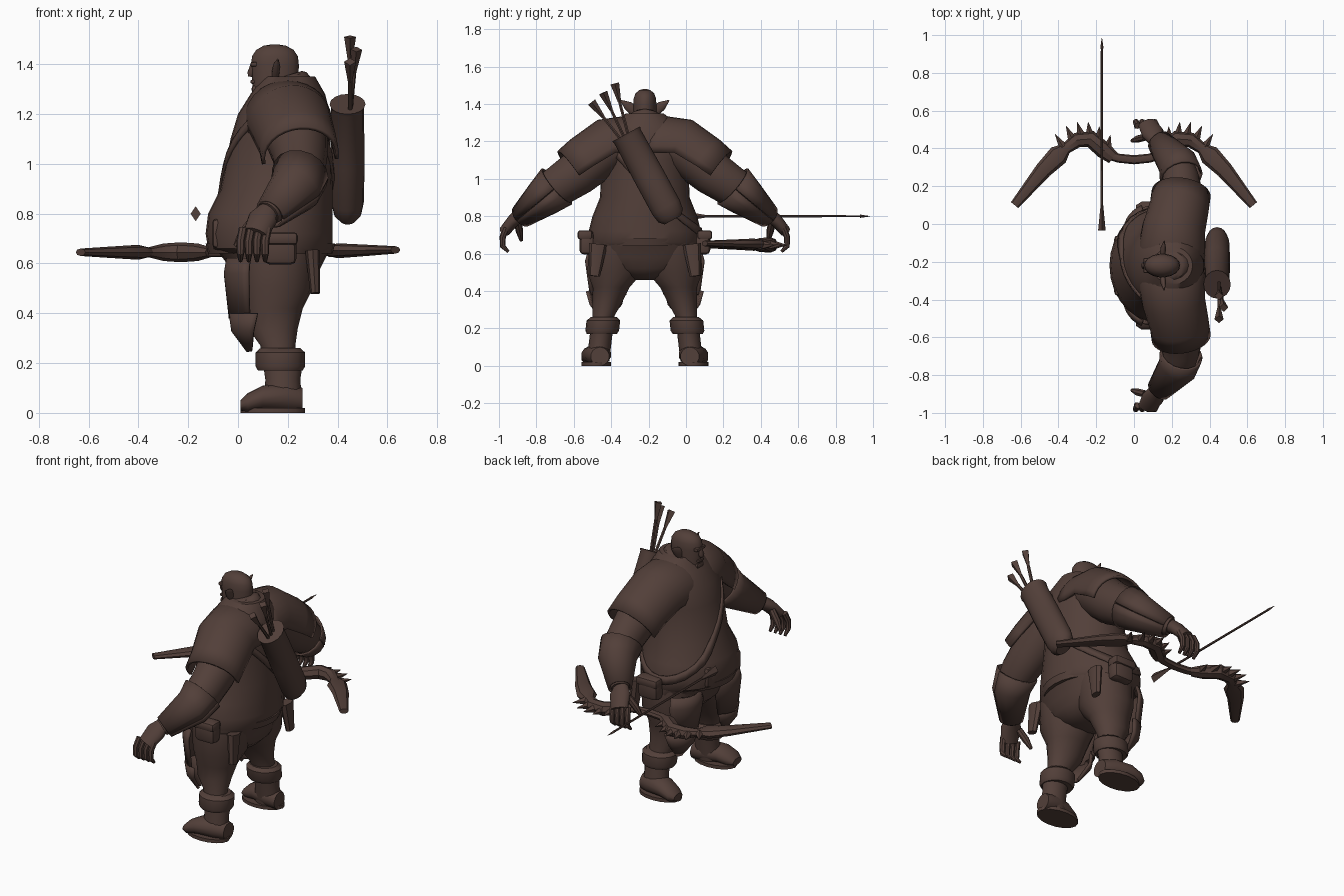
import bpy, bmesh, math
from mathutils import Vector

if "Cube" in bpy.data.objects:
    bpy.data.objects.remove(bpy.data.objects["Cube"], do_unlink=True)

MID = -.22                      # symmetry plane of the body, which faces -x
X, Z = Vector((1, 0, 0)), Vector((0, 0, 1))

brown = bpy.data.materials.new("dark_leather_brown")
brown.use_nodes = True
colour = (.085, .05, .041, 1)
brown.diffuse_color = colour
brown.node_tree.nodes["Principled BSDF"].inputs["Base Color"].default_value = colour


def finish(name, bm, smooth=40, thick=0):
    """Turn a bmesh into a shaded, coloured object."""
    bmesh.ops.recalc_face_normals(bm, faces=bm.faces)
    mesh = bpy.data.meshes.new(name)
    bm.to_mesh(mesh)
    bm.free()
    mesh.materials.append(brown)
    obj = bpy.data.objects.new(name, mesh)
    bpy.context.collection.objects.link(obj)
    if thick:
        shell = obj.modifiers.new("thickness", 'SOLIDIFY')
        shell.thickness = thick
        shell.offset = 0
    bpy.ops.object.select_all(action='DESELECT')
    obj.select_set(True)
    bpy.context.view_layer.objects.active = obj
    bpy.ops.object.shade_smooth_by_angle(angle=math.radians(smooth))


def both(name, build, **options):
    """Make a left part and its mirror image on the right."""
    for side in ("left", "right"):
        bm = build()
        if side == "right":
            for v in bm.verts:
                v.co.y = 2 * MID - v.co.y
        finish(side + "_" + name, bm, **options)


def loft(rings, sides=16, axis=None, ref=X, arc=None):
    """Skin elliptical rings (x, y, z, radius along ref, radius across)."""
    bm = bmesh.new()
    centres = [Vector(ring[:3]) for ring in rings]
    start, end = arc or (0, 2)
    count = sides + 1 if arc else sides
    loops = []
    for i, ring in enumerate(rings):
        along = axis or (centres[min(i + 1, len(rings) - 1)] - centres[max(i - 1, 0)]).normalized()
        v = (ref - along * ref.dot(along)).normalized()
        u = along.cross(v)
        loop = []
        for k in range(count):
            a = math.pi * (start + (end - start) * k / sides)
            loop.append(bm.verts.new(centres[i] + v * ring[3] * math.cos(a) + u * ring[4] * math.sin(a)))
        loops.append(loop)
    for low, high in zip(loops, loops[1:]):
        for k in range(sides):
            j = (k + 1) % count
            bm.faces.new((low[k], low[j], high[j], high[k]))
    if not arc:
        bm.faces.new(loops[0])
        bm.faces.new(loops[-1])
    return bm


def spindle(start, end, profile, **options):
    """Loft along a straight line; profile holds (share of length, radius, radius across)."""
    start, end = Vector(start), Vector(end)
    return loft([(*start.lerp(end, t), a, b) for t, a, b in profile], **options)


def rod(start, end, r1, r2, sides=6, ref=X):
    return spindle(start, end, [(0, r1, r1), (1, r2, r2)], sides=sides, ref=ref)


def chain(points, sides=10):
    """Loft round sections (x, y, z, radius)."""
    return loft([(*point, point[-1]) for point in points], sides)


def box(centre, size, bevel):
    bm = bmesh.new()
    bmesh.ops.create_cube(bm, size=1)
    for v in bm.verts:
        v.co = Vector(centre) + Vector(a * b for a, b in zip(v.co, size))
    bmesh.ops.bevel(bm, geom=bm.edges[:], offset=bevel, segments=2, affect='EDGES', profile=.5)
    return bm


# Torso: (front x, back x, half width, height)
torso = [(-.08, .36, .29, .64), (-.12, .38, .3, .66), (-.13, .38, .3, .72),
         (-.12, .38, .28, .8), (-.07, .38, .24, .9), (-.03, .37, .23, 1.1),
         (0, .37, .24, 1.2), (.05, .35, .19, 1.28), (.1, .31, .1, 1.35)]
finish("tunic", loft([((front + back) / 2, MID, z, (back - front) / 2, half)
                      for front, back, half, z in torso], sides=28, axis=Z))


def torso_at(z):
    for low, high in zip(torso, torso[1:]):
        if z <= high[-1]:
            share = (z - low[-1]) / (high[-1] - low[-1])
            return [a + (b - a) * share for a, b in zip(low, high)]


# Strap that follows the torso from left shoulder to right hip
def strap():
    bm = bmesh.new()
    steps, lift, loops = 32, .004, []
    for k in range(steps):
        a = math.tau * k / steps
        loop = []
        for edge in (-.025, .025):
            front, back, half, z = torso_at(.97 - .26 * math.sin(a) + edge)
            loop.append(bm.verts.new(((front + back) / 2 + ((back - front) / 2 + lift) * math.cos(a),
                                      MID + (half + lift) * math.sin(a), z)))
        loops.append(loop)
    for here, there in zip(loops, loops[1:] + loops[:1]):
        bm.faces.new((here[0], there[0], there[1], here[1]))
    return bm


finish("quiver_strap", strap(), thick=.012)

# Belt, trousers and hanging flaps
finish("belt", rod((.13, MID, .64), (.13, MID, .68), .25, .26, sides=28))
finish("trouser_seat", loft([(.15, MID, .46, .07, .06), (.15, MID, .48, .12, .13), (.15, MID, .52, .16, .24),
                             (.15, MID, .58, .18, .3), (.14, MID, .66, .23, .3)], sides=24, axis=Z))
both("hip_flap", lambda: spindle((.31, -.49, .48), (.3, -.47, .65), [(0, .02, .03), (1, .03, .05)], sides=8))
both("belt_pouch", lambda: box((.17, -.53, .66), (.13, .08, .13), .025))
both("pouch_flap", lambda: box((.17, -.54, .7), (.14, .08, .05), .015))
both("front_pouch", lambda: box((-.07, -.33, .72), (.07, .1, .12), .02))

# Legs with thigh and knee guards
both("leg", lambda: loft([(.16, -.45, .2, .07, .06), (.16, -.44, .27, .07, .06), (.14, -.42, .34, .1, .08),
                          (.14, -.4, .42, .12, .1), (.15, -.38, .5, .15, .15),
                          (.15, -.37, .64, .17, .15)], sides=18, axis=Z))
both("thigh_guard", lambda: loft([(.12, -.4, .62, .16, .13), (.12, -.4, .56, .17, .15),
                                  (.11, -.41, .38, .14, .11)], sides=12, axis=Z, arc=(.72, 1.35)), thick=.015)
both("knee_guard", lambda: loft([(.1, -.42, .4, .13, .11), (.08, -.42, .33, .1, .09),
                                 (.06, -.43, .25, .02, .02)], sides=12, axis=Z, arc=(.7, 1.45)), thick=.015)

# Boots
both("boot_shaft", lambda: spindle((.18, -.47, .03), (.18, -.45, .2),
                                   [(0, .08, .06), (.6, .07, .06), (1, .08, .06)]))
both("boot_cuff", lambda: spindle((.17, -.45, .17), (.17, -.44, .26),
                                  [(0, .09, .08), (.2, .1, .09), (.8, .1, .09), (1, .08, .07)], axis=Z))
both("boot_foot", lambda: loft([(.26, -.46, .05, .05, .05), (.2, -.47, .06, .06, .07),
                                (.1, -.49, .06, .05, .07), (.04, -.5, .04, .04, .06),
                                (.01, -.5, .03, .02, .04)], sides=14, axis=X, ref=Z))
both("boot_sole", lambda: spindle((.14, -.48, 0), (.14, -.48, .02), [(0, .13, .08), (1, .13, .08)]))

# Arms with bracers
both("arm", lambda: loft([(.2, -.34, 1.19, .14, .1), (.23, -.46, 1.13, .13, .13), (.25, -.58, 1.03, .11, .12),
                          (.25, -.67, .97, .1, .11), (.23, -.75, .92, .09, .1), (.18, -.82, .85, .07, .07),
                          (.12, -.89, .8, .05, .05)]))
both("bracer", lambda: loft([(.25, -.69, .96, .11, .12), (.23, -.76, .9, .1, .1),
                             (.13, -.88, .8, .06, .06)], arc=(0, 1.99)), thick=.012)
both("palm", lambda: loft([(.12, -.88, .81, .04, .04), (.1, -.92, .78, .06, .035), (.07, -.97, .72, .05, .03)]))
for i, finger in enumerate(("first", "second", "third", "fourth")):
    x = .01 + .033 * i
    both(finger + "_finger", lambda: chain([(x + .01, -.96, .74, .017), (x, -.98, .69, .017),
                                            (x, -.98, .64, .015), (x, -.95, .61, .008)], sides=8))
both("thumb", lambda: chain([(.06, -.9, .77, .02), (.02, -.89, .72, .02), (-.01, -.88, .67, .01)], sides=8))

# Shoulder cape and collar
both("shoulder_cape", lambda: loft([(.2, MID, 1.17, .16, .13), (.2, -.31, 1.17, .17, .16),
                                    (.21, -.41, 1.16, .16, .16), (.24, -.53, 1.08, .15, .15),
                                    (.25, -.6, 1.03, .15, .14)], arc=(-.06, 1.06)), thick=.015)
finish("collar", spindle((.17, MID, 1.25), (.18, MID, 1.35), [(0, .14, .13), (.5, .13, .1), (.9, .1, .08),
                                                              (1, .08, .06)], axis=Vector((-.3, 0, 1)).normalized()))

# Head and face
finish("head", spindle((.15, MID, 1.2), (.148, MID, 1.48),
                       [(0, .08, .06), (.3, .09, .06), (.7, .096, .063), (.83, .092, .06), (.92, .075, .05),
                        (.98, .045, .03), (1, .01, .01)], sides=18, axis=Z), smooth=60)
finish("brow", box((.065, MID, 1.4), (.03, .08, .02), .007))
finish("nose", spindle((.06, MID, 1.4), (.05, MID, 1.35), [(0, .01, .01), (.7, .015, .02), (1, .01, .01)], sides=10))
finish("mouth", box((.06, MID, 1.33), (.02, .05, .015), .005))
finish("chin", box((.075, MID, 1.3), (.04, .06, .03), .01))
both("ear", lambda: spindle((.15, -.27, 1.36), (.16, -.35, 1.42), [(0, .015, .03), (.5, .015, .025), (1, .003, .003)]))

# Quiver with a fan of arrows
finish("quiver", spindle((.44, -.32, 1.24), (.44, -.07, .78), [(0, .072, .085), (.03, .066, .08), (.5, .068, .083),
                                                               (.85, .066, .083), (.95, .056, .075), (1, .035, .05)]))
for i, label in enumerate(("outer", "middle", "inner")):
    low = Vector((.45, -.34 + .02 * i, 1.2))
    top = Vector((.45 + .025 * (i % 2), -.505 + .062 * i, 1.41 + .05 * i))
    neck = top + (low - top).normalized() * .1
    finish(label + "_arrow_shaft", rod(low, neck, .009, .009))
    finish(label + "_arrow_fletching", rod(neck, top, .009, .024, sides=4))

# Nocked arrow
def nocked(y):
    return Vector((-.17, y, .8))


finish("arrow_shaft", rod(nocked(.08), nocked(.94), .007, .006))
finish("arrow_fletching", spindle(nocked(-.035), nocked(.1), [(0, .02, .03), (1, .007, .008)], sides=4))
finish("arrow_point", rod(nocked(.93), nocked(.985), .009, .001, sides=4))

# Bow: handle and two spiked limbs
GRIP = .645
finish("bow_handle", loft([(x, .34 + 1.3 * x * x, GRIP, .02, .024) for x in (-.15, -.08, 0, .08, .15)],
                          sides=8, ref=Z))
limb = [(.11, .35, .02, .035), (.16, .39, .035, .045), (.23, .45, .04, .045), (.3, .445, .035, .04),
        (.36, .4, .02, .03), (.4, .365, .03, .055), (.48, .285, .025, .045), (.632, .1, .015, .025)]
for s, side in ((-1, "front"), (1, "rear")):
    finish("bow_limb_" + side, loft([(s * x, y, GRIP + .015 * max(0, s) * x, high, wide)
                                     for x, y, high, wide in limb], sides=8, ref=Z), smooth=30)
    for i in range(6):
        x = .14 + .047 * i
        base = Vector((s * x, .475 - 5 * (x - .26) ** 2, GRIP))
        lean = Vector((s * (x - .2) / 4, .068, 0))
        finish("bow_spike_" + side + "_" + "abcdef"[i], rod(base, base + lean, .024, .001, sides=5, ref=Z), smooth=30)
